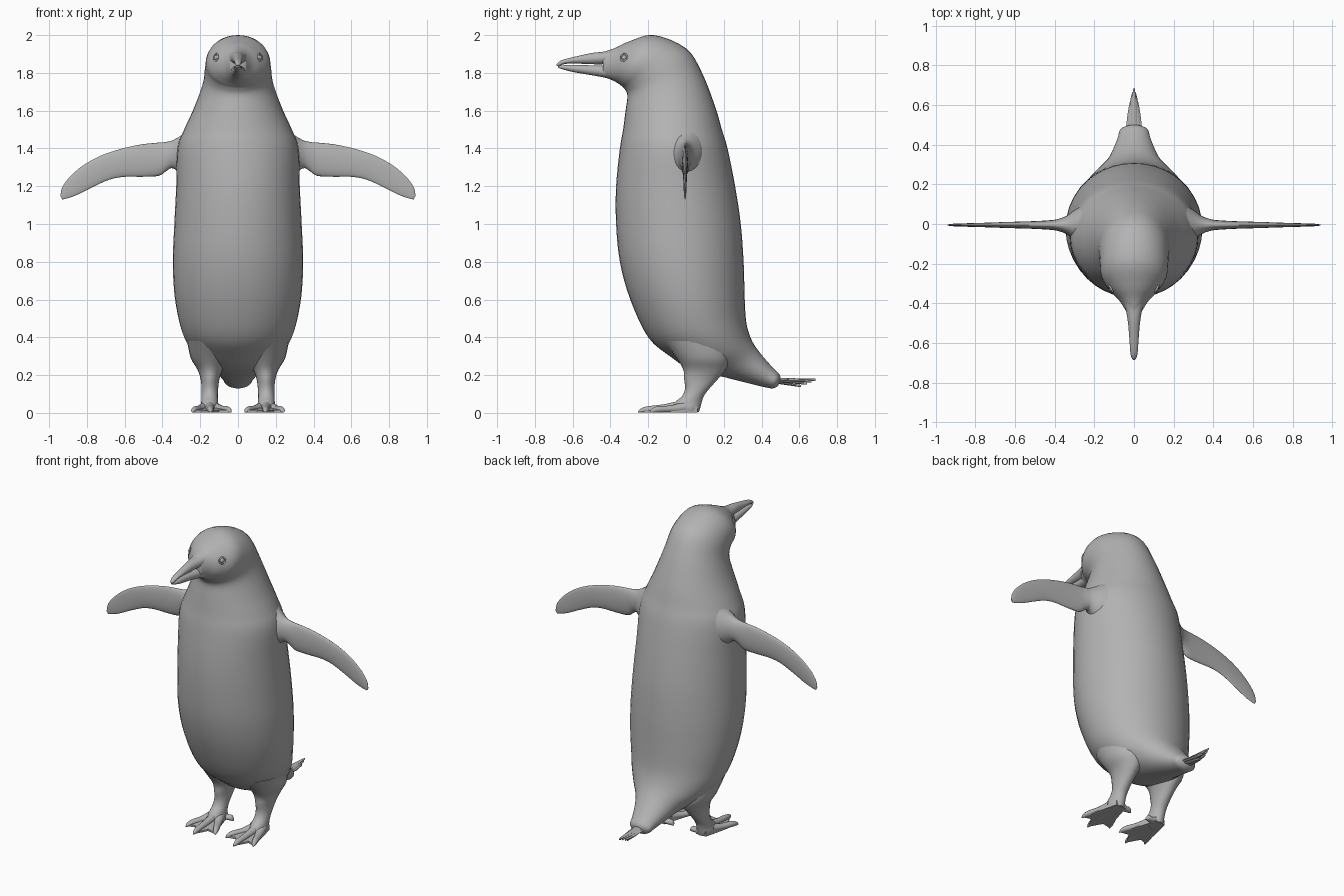
import bpy, bmesh, math
from mathutils import Vector

if "Cube" in bpy.data.objects:
    bpy.data.objects.remove(bpy.data.objects["Cube"])

grey = bpy.data.materials.new("plain_grey")
grey.diffuse_color = (0.45, 0.45, 0.45, 1)
grey.use_nodes = True
grey.node_tree.nodes["Principled BSDF"].inputs["Base Color"].default_value = grey.diffuse_color


def finish(name, bm, mirror=False, angle=60):
    """Turn a bmesh into a smooth object, optionally mirrored across x."""
    bmesh.ops.recalc_face_normals(bm, faces=bm.faces)
    mesh = bpy.data.meshes.new(name)
    bm.to_mesh(mesh)
    bm.free()
    mesh.materials.append(grey)
    obj = bpy.data.objects.new(name, mesh)
    bpy.context.collection.objects.link(obj)
    bpy.ops.object.select_all(action='DESELECT')
    obj.select_set(True)
    bpy.context.view_layer.objects.active = obj
    bpy.ops.object.shade_smooth_by_angle(angle=math.radians(angle))
    if mirror:
        m = obj.modifiers.new("mirror", 'MIRROR')
        m.use_mirror_merge = False
    return obj


def smooth_rings(rings, steps):
    """Catmull-Rom interpolation between rings of (point, point, half-width)."""
    out = []
    n = len(rings)
    for i in range(n - 1):
        quad = [rings[max(0, min(n - 1, i + k))] for k in (-1, 0, 1, 2)]
        for s in range(steps):
            t = s / steps
            w = (-t + 2 * t**2 - t**3, 2 - 5 * t**2 + 3 * t**3,
                 t + 4 * t**2 - 3 * t**3, t**3 - t**2)
            out.append([sum((quad[k][j] * (w[k] / 2) for k in range(4)), Vector((0, 0, 0)))
                        for j in range(3)])
    out.append(rings[-1])
    return out


def loft(bm, rings, sides=32, steps=4):
    """Skin elliptical rings; each ring has two opposite points and a half-width vector."""
    rings = smooth_rings([[Vector(v) for v in r] for r in rings], steps)
    loops = []
    for a, b, w in rings:
        c, u = (a + b) / 2, (a - b) / 2
        loops.append([bm.verts.new(c + u * math.cos(2 * math.pi * k / sides)
                                   + w * math.sin(2 * math.pi * k / sides))
                      for k in range(sides)])
    for p, q in zip(loops, loops[1:]):
        for k in range(sides):
            j = (k + 1) % sides
            bm.faces.new((p[k], p[j], q[j], q[k]))
    bm.faces.new(loops[0])
    bm.faces.new(loops[-1])


def spine_loft(name, rows):
    """Rows of front y, front z, back y, back z, half width on the centre plane."""
    bm = bmesh.new()
    loft(bm, [((0, a, b), (0, c, d), (w, 0, 0)) for a, b, c, d, w in rows], 40)
    return finish(name, bm)


# body from tail stump up the torso, bending over into the head
spine_loft("body", [
    (.49, .145, .50, .19, .03), (.46, .13, .49, .21, .07), (.40, .14, .45, .25, .085),
    (.20, .19, .39, .32, .14), (.02, .235, .35, .38, .22), (-.085, .30, .325, .45, .27),
    (-.20, .40, .315, .52, .305), (-.295, .60, .31, .63, .335), (-.35, .80, .305, .80, .345),
    (-.37, 1.0, .29, 1.0, .337), (-.37, 1.2, .26, 1.2, .327), (-.35, 1.4, .22, 1.4, .32),
    (-.333, 1.5, .19, 1.5, .285), (-.32, 1.6, .155, 1.62, .235), (-.31, 1.68, .085, 1.80, .187),
    (-.325, 1.715, 0, 1.93, .175), (-.34, 1.73, -.17, 2.0, .165),
    (-.365, 1.748, -.30, 1.967, .122), (-.40, 1.765, -.375, 1.932, .073),
    (-.44, 1.778, -.44, 1.91, .04)])

# beak halves with a narrow mouth gap
spine_loft("upper_beak", [
    (-.38, 1.85, -.38, 1.925, .055), (-.43, 1.846, -.43, 1.913, .042),
    (-.50, 1.846, -.50, 1.905, .03), (-.60, 1.85, -.60, 1.883, .022),
    (-.65, 1.845, -.65, 1.87, .018), (-.675, 1.835, -.675, 1.857, .012),
    (-.686, 1.84, -.686, 1.845, .004)])
spine_loft("lower_beak", [
    (-.38, 1.765, -.38, 1.845, .05), (-.43, 1.775, -.43, 1.840, .038),
    (-.50, 1.788, -.50, 1.840, .027), (-.60, 1.805, -.60, 1.843, .02),
    (-.65, 1.818, -.65, 1.840, .015), (-.678, 1.828, -.678, 1.836, .006)])

# eyeball and eyelid ring
eye = Vector((.111, -.325, 1.88))
bm = bmesh.new()
bmesh.ops.create_uvsphere(bm, u_segments=16, v_segments=10, radius=.016)
bmesh.ops.translate(bm, vec=eye, verts=bm.verts)
finish("eye", bm, True)
bm = bmesh.new()
out = Vector((.85, -.5, .15)).normalized()
side = out.cross(Vector((0, 0, 1))).normalized()
up = side.cross(out)
grid = []
for i in range(20):
    a = 2 * math.pi * i / 20
    d = side * math.cos(a) + up * math.sin(a)
    grid.append([bm.verts.new(eye + out * .007 + d * (.019 + .005 * math.cos(b)) + out * .005 * math.sin(b))
                 for b in (2 * math.pi * k / 8 for k in range(8))])
for i in range(20):
    for k in range(8):
        p, q, j = grid[i], grid[(i + 1) % 20], (k + 1) % 8
        bm.faces.new((p[k], p[j], q[j], q[k]))
finish("eyelid", bm, True)

# flippers: x, top z, bottom z, half thickness
bm = bmesh.new()
loft(bm, [((x, -.005, t), (x2, -.005, b), (0, h, 0)) for x, t, x2, b, h in [
    (.20, 1.56, .20, 1.20, .13), (.28, 1.485, .29, 1.255, .085), (.34, 1.446, .345, 1.295, .045),
    (.39, 1.433, .38, 1.28, .03), (.43, 1.43, .42, 1.255, .024), (.52, 1.42, .51, 1.25, .019),
    (.63, 1.395, .60, 1.25, .016), (.73, 1.36, .68, 1.235, .013), (.82, 1.31, .77, 1.195, .01),
    (.89, 1.25, .85, 1.155, .008), (.93, 1.195, .90, 1.137, .006),
    (.94, 1.15, .93, 1.13, .003)]], 24)
finish("flipper", bm, True)

# legs: z, front y, back y, inner x, outer x
bm = bmesh.new()
loft(bm, [((((i + o) / 2), f, z), ((i + o) / 2, b, z), ((o - i) / 2, 0, 0)) for z, f, b, i, o in [
    (.38, -.12, .22, .03, .27), (.29, -.05, .23, .05, .25), (.23, -.015, .21, .08, .215),
    (.18, -.01, .17, .098, .198), (.13, -.005, .125, .105, .193), (.09, -.02, .095, .107, .193),
    (.055, -.06, .083, .105, .195), (.025, -.075, .075, .10, .20), (.004, -.06, .068, .105, .195)]], 24)
finish("leg", bm, True)

# webbed foot sole
bm = bmesh.new()
outline = [(.115, .06), (.185, .06), (.215, -.06), (.238, -.18), (.19, -.165),
           (.145, -.245), (.10, -.165), (.042, -.175), (.08, -.06)]
low = [bm.verts.new((x, y, .003)) for x, y in outline]
top = [bm.verts.new((x, y, .034 + .11 * y if y < 0 else .034)) for x, y in outline]
bm.faces.new(low)
bm.faces.new(top)
for k in range(len(low)):
    j = (k + 1) % len(low)
    bm.faces.new((low[k], low[j], top[j], top[k]))
bmesh.ops.triangulate(bm, faces=[f for f in bm.faces if len(f.verts) > 4])
finish("foot_web", bm, True, 30)

# three front toes and a small inner hind toe
bm = bmesh.new()
for root, tip, h in [((.125, -.01), (.038, -.18), .058), ((.15, -.02), (.145, -.253), .068),
                     ((.175, -.01), (.242, -.19), .058), ((.13, .035), (.06, .04), .05)]:
    r, t = Vector((*root, 0)), Vector((*tip, 0))
    across = (t - r).cross(Vector((0, 0, 1))).normalized()
    rings = []
    for f, height, width in [(0, h, .03), (.4, h * .68, .022), (.75, .036, .018), (.92, .026, .012), (1, .01, .003)]:
        p = r.lerp(t, f)
        rings.append((p + Vector((0, 0, height)), p + Vector((0, 0, .001)), across * width))
    loft(bm, rings, 12, 3)
finish("toe", bm, True)

# thin fanned tail feathers
bm = bmesh.new()
for x, z, y in [(0, .175, .685), (.012, .167, .665), (-.012, .167, .665), (.02, .155, .64),
                (-.02, .155, .64), (.01, .142, .61), (-.01, .142, .61)]:
    rings = []
    for f, w in [(0, .017), (.5, .015), (.85, .009), (1, .002)]:
        px, py, pz = x * (1.3 - .8 * f), .46 + (y - .46) * f, .5 * (z + .185) * (1 - f) + z * f
        rings.append(((px, py, pz + .006), (px, py, pz - .006), (w, 0, 0)))
    loft(bm, rings, 8, 2)
finish("tail_feathers", bm)
